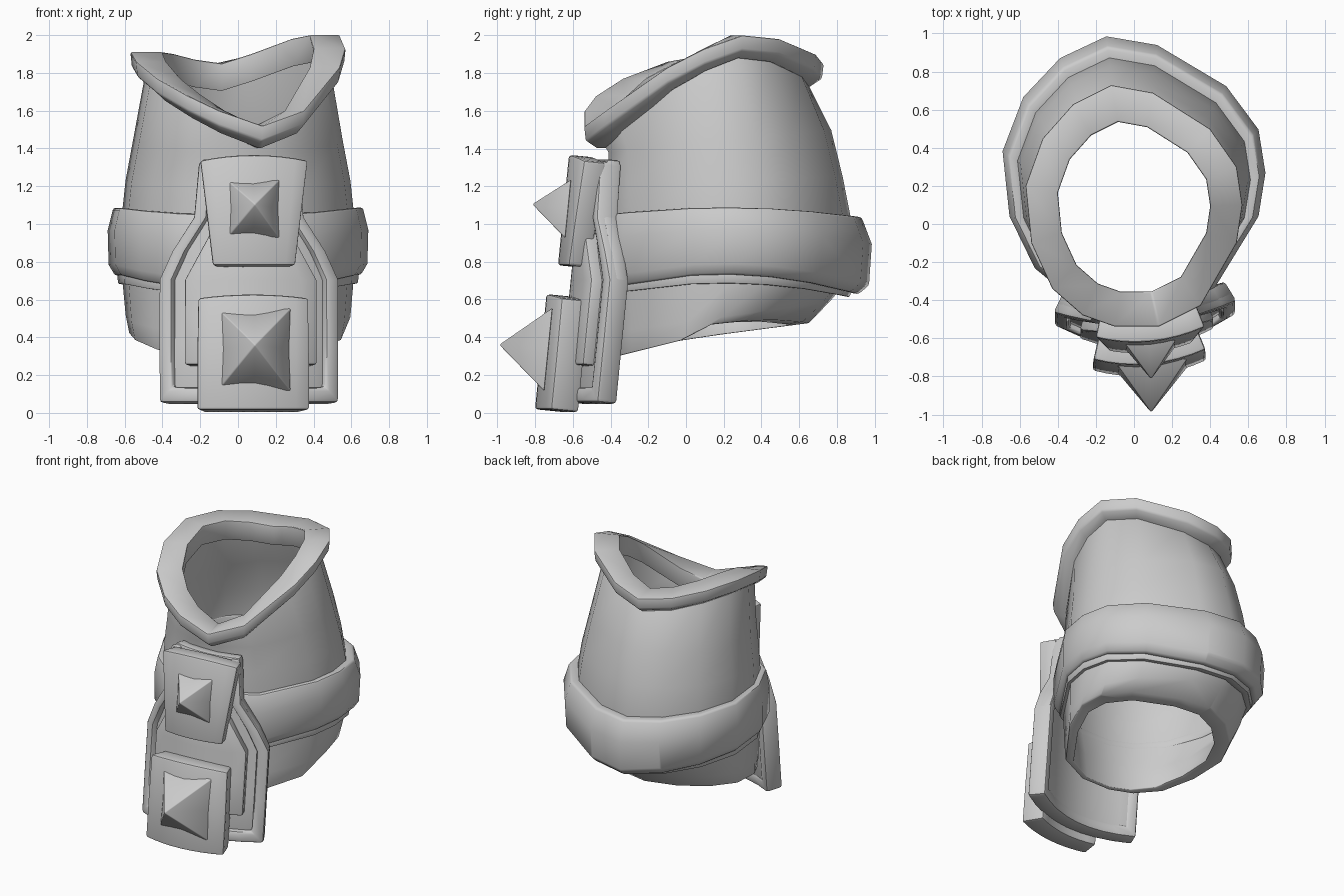
import bpy, bmesh

if "Cube" in bpy.data.objects:
    bpy.data.objects.remove(bpy.data.objects["Cube"])

# Collar outline seen as a loop (x, y, z); its plan shape is reused by every ring
LOOP = [(-.1, -.54, 1.6), (.13, -.54, 1.52), (.35, -.43, 1.6), (.54, -.1, 1.83), (.57, .1, 1.93),
        (.54, .3, 2.0), (.4, .5, 1.98), (.1, .69, 1.9), (-.12, .73, 1.85), (-.32, .63, 1.87),
        (-.48, .45, 1.9), (-.57, .2, 1.91), (-.54, -.1, 1.86), (-.43, -.34, 1.77), (-.27, -.48, 1.68)]


def collar_ring(s, dz):
    return [(x * s, .08 + (y - .08) * s, z + dz) for x, y, z in LOOP]


def ring(rx, front, back, height, right_lift=0):
    """Ring from front to back y; right_lift arches the +x side upward."""
    pts = []
    for x, y, _ in LOOP:
        yy = front + (back - front) * (y + .54) / 1.27
        pts.append((x / .57 * rx, yy, height(yy) + right_lift * max(0, x) / .57 * (y > 0)))
    return pts


def finish(name, verts, faces, thick=0, bevel=.015):
    me = bpy.data.meshes.new(name)
    me.from_pydata(verts, [], faces)
    ob = bpy.data.objects.new(name, me)
    bpy.context.collection.objects.link(ob)
    bm = bmesh.new()
    bm.from_mesh(me)
    bmesh.ops.recalc_face_normals(bm, faces=bm.faces)
    bm.to_mesh(me)
    bm.free()
    if thick:
        m = ob.modifiers.new("thickness", 'SOLIDIFY')
        m.thickness, m.offset = thick, 0
    if bevel:
        m = ob.modifiers.new("soft_edges", 'BEVEL')
        m.width, m.segments, m.angle_limit = bevel, 2, .7
    bpy.ops.object.select_all(action='DESELECT')
    ob.select_set(True)
    bpy.context.view_layer.objects.active = ob
    bpy.ops.object.convert(target='MESH')
    bm = bmesh.new()
    bm.from_mesh(ob.data)
    bmesh.ops.recalc_face_normals(bm, faces=bm.faces)
    bm.to_mesh(ob.data)
    bm.free()
    bpy.ops.object.shade_smooth_by_angle(angle=.7)
    return ob


def loft(name, rings, bevel=.015):
    """Closed tube wall: rings run up the outside and back down the inside."""
    n, k = len(LOOP), len(rings)
    faces = [(i * n + j, i * n + (j + 1) % n, (i + 1) % k * n + (j + 1) % n, (i + 1) % k * n + j)
             for i in range(k) for j in range(n)]
    return finish(name, [p for r in rings for p in r], faces, 0, bevel)


def surf(x, z):
    """Curved, slightly turned front surface shared by all shield parts."""
    return -.64 + .1 * z + .68 * (x - .06) ** 2 + .07 * (x - .06)


def grid(name, rows, off, thick, bevel=.015):
    """Curved slab from rows of (x, z) points."""
    c = len(rows[0])
    verts = [(x, surf(x, z) + off + thick / 2, z) for r in rows for x, z in r]
    faces = [(i * c + j, i * c + j + 1, (i + 1) * c + j + 1, (i + 1) * c + j)
             for i in range(len(rows) - 1) for j in range(c - 1)]
    return finish(name, verts, faces, thick, bevel)


def plate(name, cx, rows, off, thick, sag=0, cols=9):
    """rows are (z, half width); sag arches the upper end."""
    out = []
    for i, (z, hw) in enumerate(rows):
        us = [2 * j / (cols - 1) - 1 for j in range(cols)]
        out.append([(cx + u * hw, z - sag * u * u * i / (len(rows) - 1)) for u in us])
    return grid(name, out, off, thick)


def stud(name, cx, cz, hw, hh, base_y, slope, apex):
    """Pyramid spike with slightly concave base sides."""
    verts = []
    for u, v in [(-1, -1), (0, -.94), (1, -1), (.96, 0), (1, 1), (0, .94), (-1, 1), (-.96, 0)]:
        verts.append((cx + u * hw, base_y + slope * v * hh, cz + v * hh))
    verts.append(apex)
    return finish(name, verts, [(i, (i + 1) % 8, 8) for i in range(8)] + [tuple(range(8))], 0, .006)


# Sleeve body: thin wall with an inward lip at the hem
hem = lambda y: .39 + .25 * y - .12 * max(y, 0)
loft("sleeve", [
    ring(.575, -.38, .65, hem, .06),
    ring(.595, -.39, .76, lambda y: .48 + .14 * y),
    ring(.61, -.40, .84, lambda y: .68),
    ring(.62, -.41, .88, lambda y: 1.0),
    ring(.595, -.41, .83, lambda y: 1.22 + .04 * y),
    ring(.555, -.41, .77, lambda y: 1.42 + .1 * y),
    collar_ring(.85, -.08),
    collar_ring(.82, -.08),
    ring(.54, -.395, .755, lambda y: 1.42 + .1 * y),
    ring(.58, -.395, .815, lambda y: 1.22 + .04 * y),
    ring(.605, -.395, .865, lambda y: 1.0),
    ring(.595, -.385, .825, lambda y: .68),
    ring(.51, -.365, .64, lambda y: .52 + .12 * y),
    ring(.48, -.355, .55, hem, .06)], .006)

# Flared collar
loft("collar", [collar_ring(.89, -.12), collar_ring(.985, -.08), collar_ring(1, 0),
                collar_ring(.7, 0), collar_ring(.72, -.15), collar_ring(.8, -.12)], .01)

# Arched belt with a thin lip under it
arch = lambda top, drop: (lambda y: top - drop * ((y - .2) / .6) ** 2)
loft("belt", [ring(.6, -.39, .82, arch(.74, .08)), ring(.65, -.43, .91, arch(.73, .075)),
              ring(.685, -.46, .97, arch(.79, .07)), ring(.69, -.46, .985, arch(.97, .045)),
              ring(.66, -.44, .93, arch(1.09, .035)), ring(.6, -.39, .84, arch(1.08, .035))])
loft("belt_lip", [ring(.59, -.38, .80, arch(.69, .06)), ring(.635, -.42, .865, arch(.685, .06)),
                  ring(.64, -.42, .885, arch(.75, .07)), ring(.59, -.38, .81, arch(.75, .07))], .008)

# Shield on the front: floor, raised rim, inner panel
CX = .055
SIDE = [(.05, .45), (.35, .45), (.7, .45), (.85, .385), (1.03, .275), (1.33, .25)]
plate("shield_floor", CX, [(z + .01, w - .01) for z, w in SIDE], .03, .08)
outer = [(CX - w, z) for z, w in SIDE[::-1]]
inner = [(CX - w + .07, max(z, .13)) for z, w in SIDE[::-1]]
for j in range(1, 8):
    u = j / 4 - 1
    outer.append((CX + u * .45, .05))
    inner.append((CX + u * .38, .13))
outer += [(CX + w, z) for z, w in SIDE]
inner += [(CX + w - .07, max(z, .13)) for z, w in SIDE]
grid("shield_rim", [outer, inner], -.01, .125, .02)
plate("shield_panel", .065, [(.25, .335), (.5, .335), (.7, .335), (.95, .2)], -.04, .1)

# Two riveted plates, each with a pyramid spike
plate("lower_plate", .075, [(.01, .275), (.3, .275), (.62, .27)], -.16, .16, .02)
plate("upper_plate", .08, [(.775, .205), (1.05, .235), (1.36, .27)], -.115, .125, .03)
stud("lower_spike", .085, .335, .195, .22, -.73, .1, (.09, -.99, .36))
stud("upper_spike", .08, 1.08, .14, .155, -.625, .1, (.09, -.815, 1.105))
